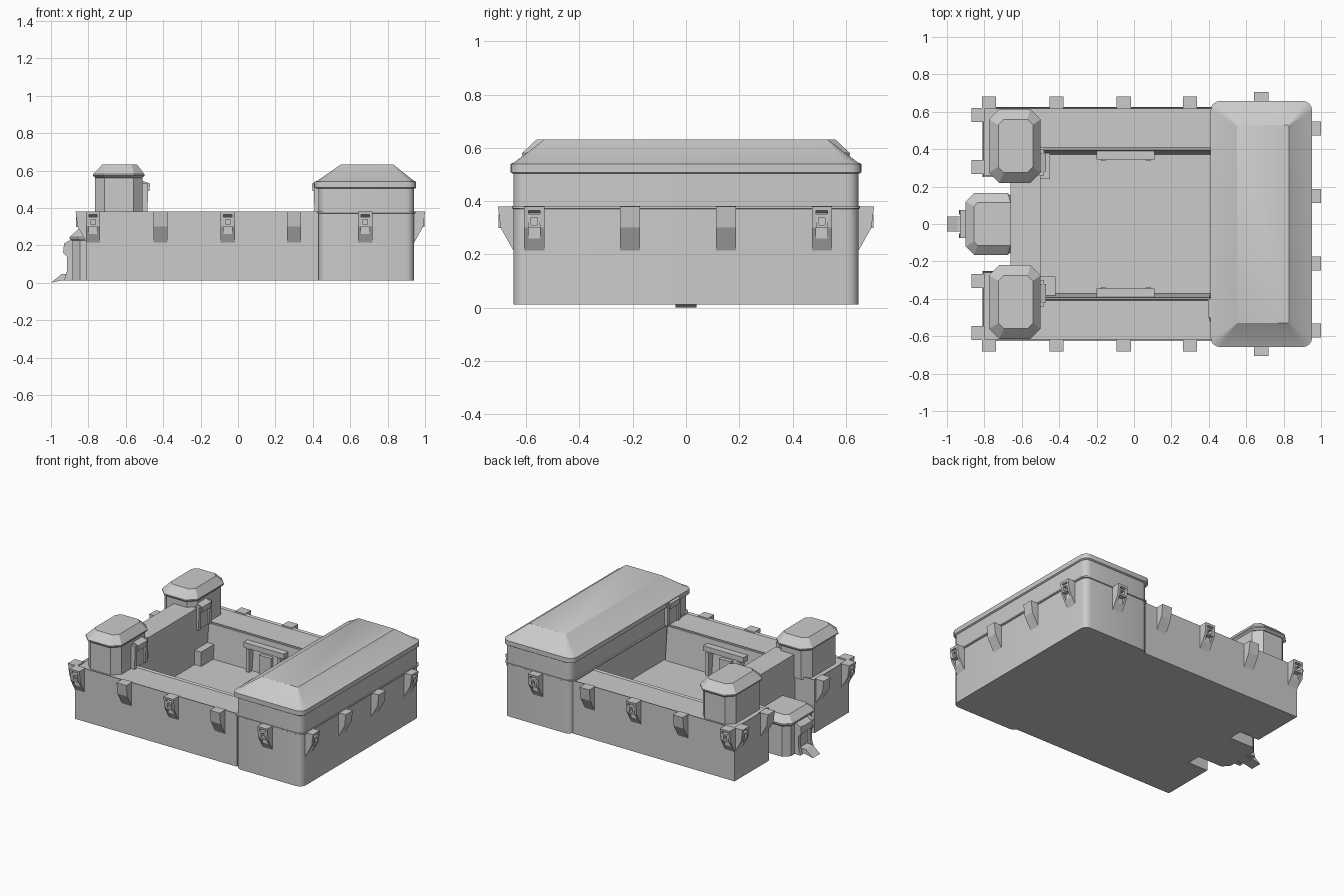
import bpy, bmesh, math
from mathutils import Matrix, Vector

if "Cube" in bpy.data.objects:
    bpy.data.objects.remove(bpy.data.objects["Cube"])


def finish(bm, name):
    bmesh.ops.recalc_face_normals(bm, faces=bm.faces)
    me = bpy.data.meshes.new(name)
    bm.to_mesh(me)
    bm.free()
    ob = bpy.data.objects.new(name, me)
    bpy.context.collection.objects.link(ob)
    return ob


def box(name, x0, x1, y0, y1, z0, z1):
    bm = bmesh.new()
    bmesh.ops.create_cube(bm, size=1)
    for v in bm.verts:
        v.co = Vector((x0 + (v.co.x + .5) * (x1 - x0), y0 + (v.co.y + .5) * (y1 - y0),
                       z0 + (v.co.z + .5) * (z1 - z0)))
    return finish(bm, name)


def rect(x0, x1, y0, y1, r, seg):
    """Rectangle outline with cut (seg=1) or rounded corners."""
    pts = []
    for i, (cx, cy) in enumerate([(x1 - r, y1 - r), (x0 + r, y1 - r), (x0 + r, y0 + r), (x1 - r, y0 + r)]):
        for k in range(seg + 1):
            a = math.radians(90 * i + 90 * k / seg)
            pts.append((cx + r * math.cos(a), cy + r * math.sin(a)))
    return pts


def loft(name, rings, seg=1):
    """Stack of rectangles (x0, x1, y0, y1, corner, z) joined into a solid."""
    bm = bmesh.new()
    loops = [[bm.verts.new((x, y, r[5])) for x, y in rect(*r[:5], seg)] for r in rings]
    n = len(loops[0])
    for a, b in zip(loops, loops[1:]):
        for i in range(n):
            bm.faces.new((a[i], a[(i + 1) % n], b[(i + 1) % n], b[i]))
    bm.faces.new(loops[0])
    bm.faces.new(loops[-1])
    return finish(bm, name)


def profile(name, pts, width, loc, angle):
    """Side profile (outward, z) extruded sideways, turned to face angle."""
    bm = bmesh.new()
    f = bm.faces.new([bm.verts.new((o, -width / 2, z)) for o, z in pts])
    ext = bmesh.ops.extrude_face_region(bm, geom=[f])['geom']
    bmesh.ops.translate(bm, vec=(0, width, 0), verts=[v for v in ext if isinstance(v, bmesh.types.BMVert)])
    bm.transform(Matrix.Translation((*loc, 0)) @ Matrix.Rotation(math.radians(angle), 4, 'Z'))
    return finish(bm, name)


# Outer curtain wall, with sunken walkway behind a low rim
outline = [(.43, -.625), (.43, -.40), (-.5, -.40), (-.5, .40), (.43, .40), (.43, .625),
           (-.81, .625), (-.81, .25), (-.66, .25), (-.66, -.25), (-.81, -.25), (-.81, -.625)]
bm = bmesh.new()
base = bm.faces.new([bm.verts.new((x, y, .012)) for x, y in outline])
ext = bmesh.ops.extrude_face_region(bm, geom=[base])['geom']
bmesh.ops.translate(bm, vec=(0, 0, .368), verts=[v for v in ext if isinstance(v, bmesh.types.BMVert)])
bmesh.ops.recalc_face_normals(bm, faces=bm.faces)
top = [f for f in bm.faces if f.normal.z > .9]
bmesh.ops.inset_region(bm, faces=top, thickness=.012)
for v in {v for f in top for v in f.verts}:
    v.co.z -= .01
finish(bm, "curtain_wall")

# Courtyard floor and sloped inner facing
box("courtyard_floor", -.51, .44, -.41, .41, .012, .14)
for s in (-1, 1):
    profile("inner_facing", [(0, .37), (.006, .37), (.028, .13), (0, .13)], .92, (-.04, s * .40), -90 * s)
    # Balcony with door posts below
    box("balcony", -.2, .11, min(s * .345, s * .4), max(s * .345, s * .4), .30, .335)
    for x in (-.165, .075):
        box("balcony_post", x - .012, x + .012, min(s * .338, s * .39), max(s * .338, s * .39), .13, .30)
    box("courtyard_door", -.09, 0, min(s * .36, s * .39), max(s * .36, s * .39), .13, .27)
box("corner_block", -.5, -.42, -.39, -.28, .13, .24)
box("corner_block", -.5, -.45, .24, .38, .13, .24)

# Great hall: body, belt, eave band and hipped roof
loft("hall_lower", [(.43, .942, -.648, .648, .045, .012), (.43, .942, -.648, .648, .045, .37),
                    (.42, .95, -.653, .653, .045, .373), (.42, .95, -.653, .653, .045, .382)], 4)
loft("hall_upper", [(.43, .942, -.648, .648, .045, .38), (.43, .942, -.648, .648, .045, .51)], 4)
loft("hall_roof", [(.42, .945, -.65, .65, .045, .503), (.41, .952, -.658, .658, .05, .508),
                   (.41, .952, -.658, .658, .05, .54), (.425, .94, -.645, .645, .045, .545),
                   (.55, .83, -.53, .53, .004, .632)], 4)

# Corner towers with doors onto the walkway
for s in (-1, 1):
    def ys(a, b):
        return (min(s * a, s * b), max(s * a, s * b))
    loft("tower", [(-.765, -.51, *ys(.24, .595), .05, .36), (-.765, -.51, *ys(.24, .595), .05, .58)])
    loft("tower_roof", [(-.76, -.512, *ys(.235, .6), .05, .56), (-.775, -.5, *ys(.22, .615), .055, .572),
                        (-.775, -.5, *ys(.22, .615), .055, .58), (-.725, -.54, *ys(.275, .56), .03, .632)])
# Gate block between the towers
box("gate_block", -.66, -.5, -.27, .27, .012, .52)


def door(name, x, y, angle):
    """Door frame: two jambs, a panel and a pointed hood."""
    t = math.radians(angle + 90)
    for o in (-.06, .06):
        profile(name + "_jamb", [(-.01, .37), (.016, .37), (.02, .53), (-.01, .53)], .022,
                (x + o * math.cos(t), y + o * math.sin(t)), angle)
    profile(name + "_panel", [(-.01, .37), (.006, .37), (.006, .51), (-.01, .51)], .1, (x, y), angle)
    profile(name + "_hood", [(-.01, .49), (.026, .49), (.03, .53), (-.01, .545)], .1, (x, y), angle)


door("tower_door", -.50, -.37, 0)
door("tower_door", -.50, .33, 0)
door("hall_door", .425, -.45, 180)


# Slanted buttresses around the walls; every other one carries a window frame
def buttress(x, y, angle, framed, w=.075):
    d = Matrix.Rotation(math.radians(angle), 2) @ Vector((1, 0))
    t = Vector((-d.y, d.x))
    p = Vector((x, y))
    if not framed:
        profile("buttress", [(-.01, .38), (.058, .38), (.048, .30), (0, .215), (-.01, .215)], w, p, angle)
        return
    # framed ones are split around a small opening
    profile("buttress_core", [(-.01, .38), (.058, .38), (.056, .365), (.025, .355), (.025, .26), (0, .215),
                              (-.01, .215)], w - .01, p, angle)
    for o in (-.03, .03):
        profile("buttress_side", [(-.01, .38), (.058, .38), (.048, .30), (0, .215), (-.01, .215)], .016,
                p + t * o, angle)
    for z in (.305, .345):
        profile("window_rail", [(.02, z - .006), (.056, z - .006), (.056, z + .006), (.02, z + .006)], .046, p, angle)
    for o in (-.017, .017):
        profile("window_post", [(.02, .30), (.056, .30), (.056, .35), (.02, .35)], .01, p + t * o, angle)


for s in (-1, 1):
    for i, x in enumerate((-.775, -.415, -.055, .30)):
        buttress(x, s * .625, 90 * s, i % 2 == 0)
    buttress(.68, s * .648, 90 * s, True)
    buttress(-.81, s * .305, 180, False)
    buttress(-.81, s * .583, 180, True)
for y, framed in ((.51, True), (.15, False), (-.21, False), (-.57, True)):
    buttress(.942, y, 0, framed)

# Gatehouse, hood, jambs and entrance ramp
loft("gatehouse", [(-.885, -.62, -.155, .155, .04, .012), (-.885, -.62, -.155, .155, .04, .23)])
loft("gatehouse_roof", [(-.89, -.63, -.158, .158, .04, .225), (-.90, -.63, -.165, .165, .045, .235),
                        (-.90, -.63, -.165, .165, .045, .245), (-.855, -.64, -.115, .115, .02, .285)])
box("gate_panel", -.90, -.88, -.05, .05, .02, .18)
for s in (-1, 1):
    profile("gate_jamb", [(0, .012), (.045, .012), (.03, .06), (.03, .14), (.05, .16), (.045, .21), (0, .235)],
            .025, (-.885, s * .062), 180)
profile("gate_hood", [(0, .17), (.045, .16), (.045, .205), (0, .23)], .1, (-.885, 0), 180)
profile("entrance_ramp", [(0, .012), (.06, .012), (.115, 0), (.06, .045), (0, .05)], .08, (-.885, 0), 180)

# Only the rounded hall is smooth shaded
for ob in bpy.data.objects:
    if ob.name.startswith("hall_") and "door" not in ob.name:
        bpy.ops.object.select_all(action='DESELECT')
        ob.select_set(True)
        bpy.context.view_layer.objects.active = ob
        bpy.ops.object.shade_smooth_by_angle(angle=math.radians(30))
